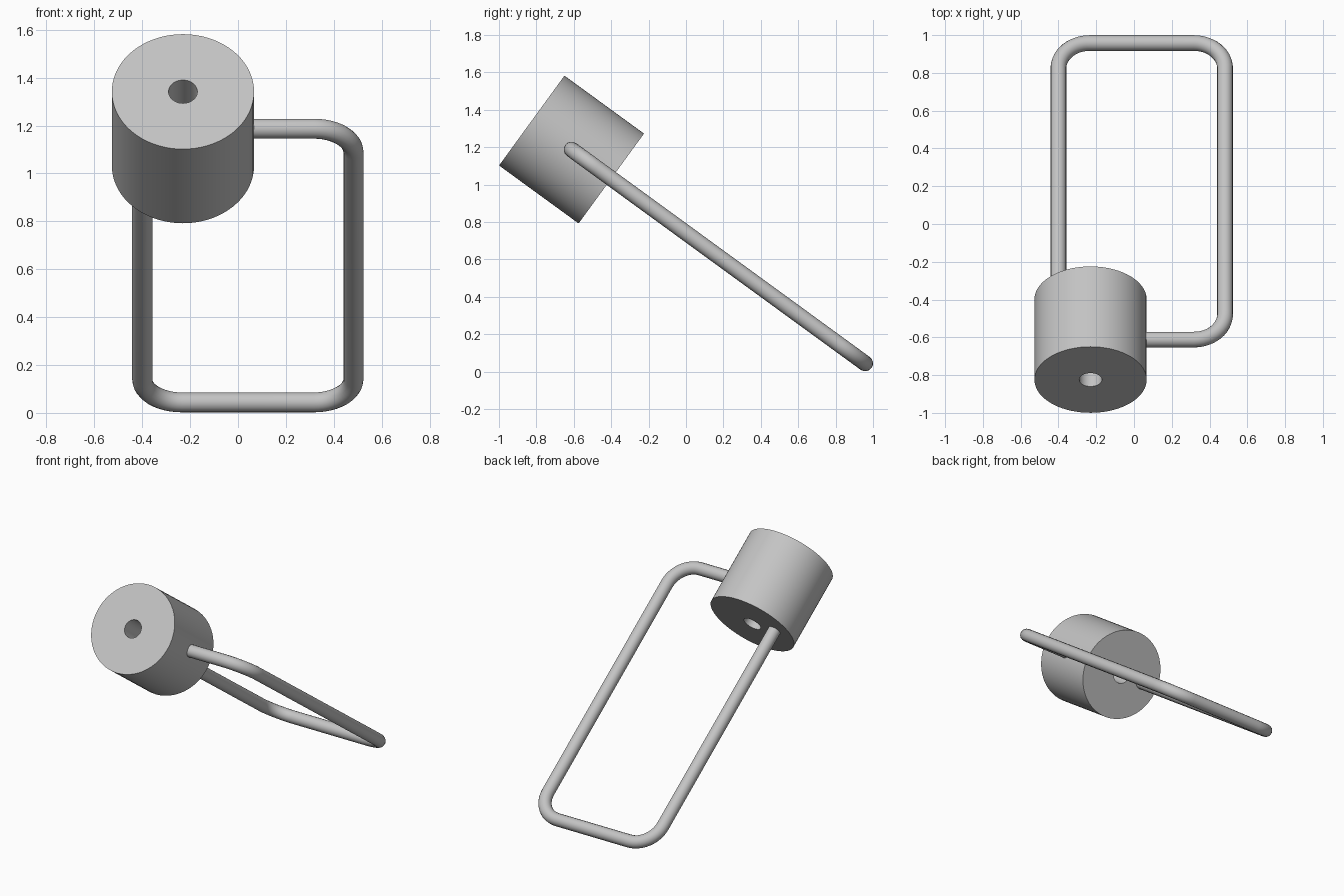
import bpy, bmesh, math
from mathutils import Vector

if "Cube" in bpy.data.objects:
    bpy.data.objects.remove(bpy.data.objects["Cube"])

TILT = math.radians(-36.06)
CENTRE = Vector((0, -0.612, 1.187))

grey = bpy.data.materials.new("plain grey")
grey.diffuse_color = (0.55, 0.55, 0.55, 1)
grey.use_nodes = True
grey.node_tree.nodes["Principled BSDF"].inputs["Base Color"].default_value = grey.diffuse_color


def place(obj):
    """Tilt a part from its flat layout into the leaning plane."""
    obj.location = CENTRE
    obj.rotation_euler = (TILT, 0, 0)
    obj.data.materials.append(grey)
    bpy.ops.object.select_all(action='DESELECT')
    obj.select_set(True)
    bpy.context.view_layer.objects.active = obj


# Drum with a hole along its axis: a rectangular section spun around y
bm = bmesh.new()
half, outer, inner, cx = 0.263, 0.297, 0.06, -0.23
section = [(inner, -half), (outer, -half), (outer, half), (inner, half)]
verts = [bm.verts.new((cx + r, y, 0)) for r, y in section]
edges = [bm.edges.new((verts[i], verts[(i + 1) % 4])) for i in range(4)]
bmesh.ops.spin(bm, geom=verts + edges, cent=(cx, 0, 0), axis=(0, 1, 0),
               angle=math.tau, steps=72)
bmesh.ops.remove_doubles(bm, verts=bm.verts, dist=1e-4)
bmesh.ops.recalc_face_normals(bm, faces=bm.faces)
mesh = bpy.data.meshes.new("drum")
bm.to_mesh(mesh)
bm.free()
drum = bpy.data.objects.new("drum", mesh)
bpy.context.collection.objects.link(drum)
place(drum)
bpy.ops.object.shade_smooth_by_angle(angle=math.radians(30))

# Round wire bent into a rounded rectangle
left, right, near, far, bend = -0.40, 0.482, 0.0, 1.942, 0.165
corners = [(right - bend, far - bend, 0), (left + bend, far - bend, 90),
           (left + bend, near + bend, 180), (right - bend, near + bend, 270)]
path = []
for x, y, start in corners:
    for i in range(13):
        a = math.radians(start + i * 7.5)
        path.append((x + bend * math.cos(a), y + bend * math.sin(a), 0, 1))
curve = bpy.data.curves.new("wire_loop", 'CURVE')
curve.dimensions = '3D'
curve.bevel_depth = 0.042
curve.bevel_resolution = 6
spline = curve.splines.new('POLY')
spline.points.add(len(path) - 1)
for point, co in zip(spline.points, path):
    point.co = co
spline.use_cyclic_u = True
loop = bpy.data.objects.new("wire_loop", curve)
bpy.context.collection.objects.link(loop)
place(loop)
bpy.ops.object.convert(target='MESH')
bpy.ops.object.shade_smooth_by_angle(angle=math.radians(40))
